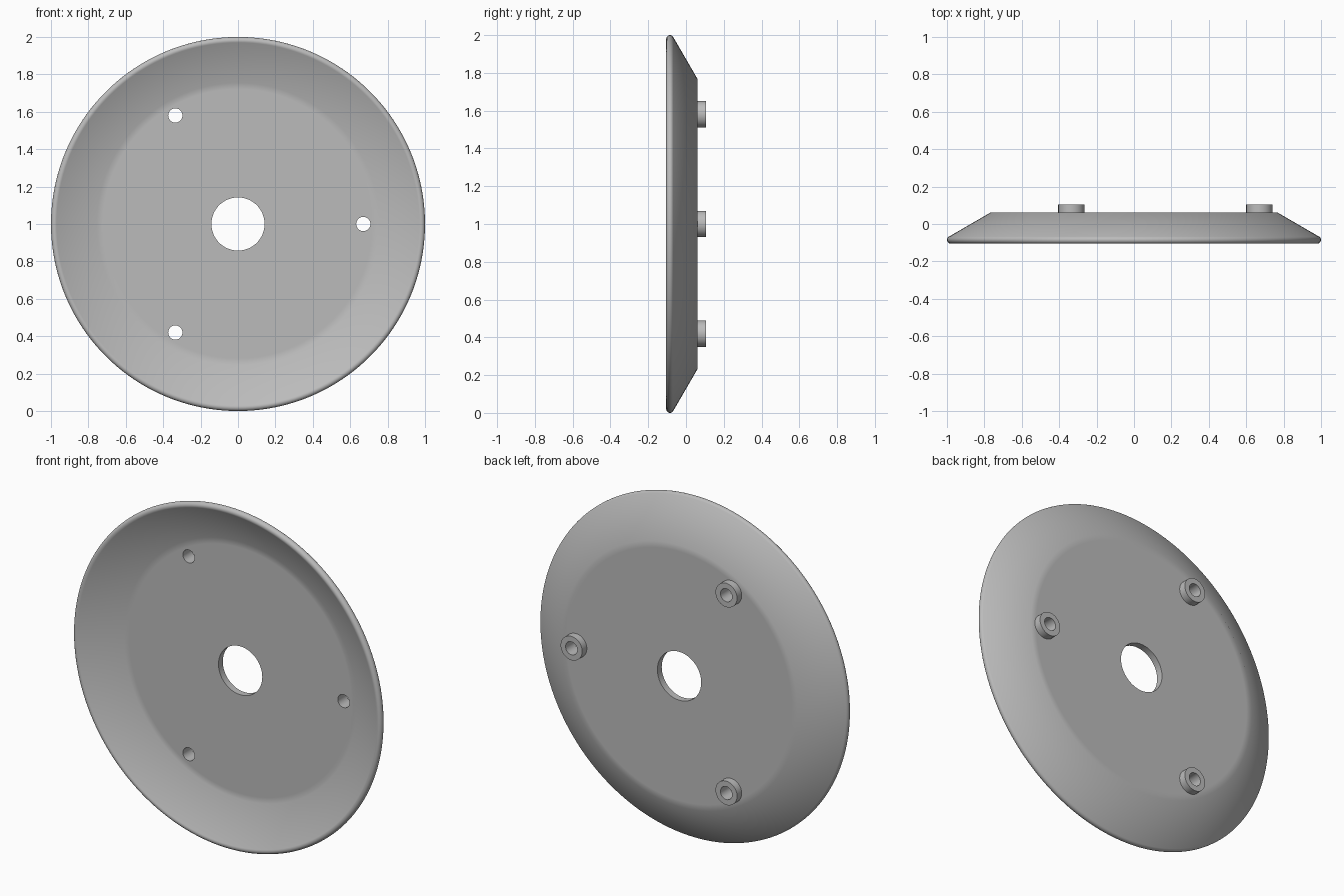
import bpy, bmesh
from math import sin, cos, pi, radians

cube = bpy.data.objects.get("Cube")
if cube:
    bpy.data.objects.remove(cube)

GREY = (0.5, 0.5, 0.5)
material = bpy.data.materials.new("plain grey")
material.use_nodes = True
material.diffuse_color = (*GREY, 1)
material.node_tree.nodes["Principled BSDF"].inputs["Base Color"].default_value = (*GREY, 1)


def lathe(name, profile, segments, x=0.0, z=1.0):
    """Turn a closed (radius, y) profile around an axis along y."""
    bm = bmesh.new()
    rings = []
    for i in range(segments):
        a = 2 * pi * i / segments
        rings.append([bm.verts.new((r * cos(a), y, r * sin(a))) for r, y in profile])
    n = len(profile)
    for i in range(segments):
        here, following = rings[i], rings[(i + 1) % segments]
        for j in range(n):
            k = (j + 1) % n
            bm.faces.new((here[j], here[k], following[k], following[j]))
    bmesh.ops.recalc_face_normals(bm, faces=bm.faces)
    mesh = bpy.data.meshes.new(name)
    bm.to_mesh(mesh)
    bm.free()
    mesh.materials.append(material)
    obj = bpy.data.objects.new(name, mesh)
    obj.location = (x, 0, z)
    bpy.context.collection.objects.link(obj)
    return obj


def activate(obj):
    bpy.ops.object.select_all(action='DESELECT')
    obj.select_set(True)
    bpy.context.view_layer.objects.active = obj


def smooth(obj):
    activate(obj)
    bpy.ops.object.shade_smooth_by_angle(angle=radians(40))


BACK, FLOOR, END = 0.062, 0.022, 0.105
BORE, BOSS, BOLT_CIRCLE = 0.038, 0.07, 0.67

# Thin dish: flat plate, flared wall and a fully rounded rim
rim = [(0.98 + 0.02 * cos(a), -0.085 + 0.02 * sin(a))
       for a in (radians(60 - 18 * i) for i in range(11))]
dish = lathe("dish",
             [(0.142, BACK), (0.73, BACK), (0.766, BACK)] + rim
             + [(0.755, FLOOR), (0.72, FLOOR), (0.142, FLOOR)], 160)

# Three mounting bosses, each with a hole through the plate
for i, side in enumerate(("left", "upper_right", "lower_right")):
    a = 2 * pi * i / 3
    x, z = BOLT_CIRCLE * cos(a), 1 + BOLT_CIRCLE * sin(a)
    bpy.ops.mesh.primitive_cylinder_add(vertices=48, radius=BORE, depth=0.3,
                                        location=(x, 0, z), rotation=(pi / 2, 0, 0))
    cutter = bpy.context.object
    cutter.name = "hole_cutter"
    cutter.hide_render = True
    activate(dish)
    cut = dish.modifiers.new("hole", 'BOOLEAN')
    cut.operation = 'DIFFERENCE'
    cut.solver = 'EXACT'
    cut.object = cutter
    bpy.ops.object.modifier_apply(modifier=cut.name)
    bpy.data.objects.remove(cutter)
    boss = lathe("boss_" + side,
                 [(BORE, BACK), (BOSS, BACK), (BOSS, END), (BORE, END)], 48, x, z)
    smooth(boss)

smooth(dish)
